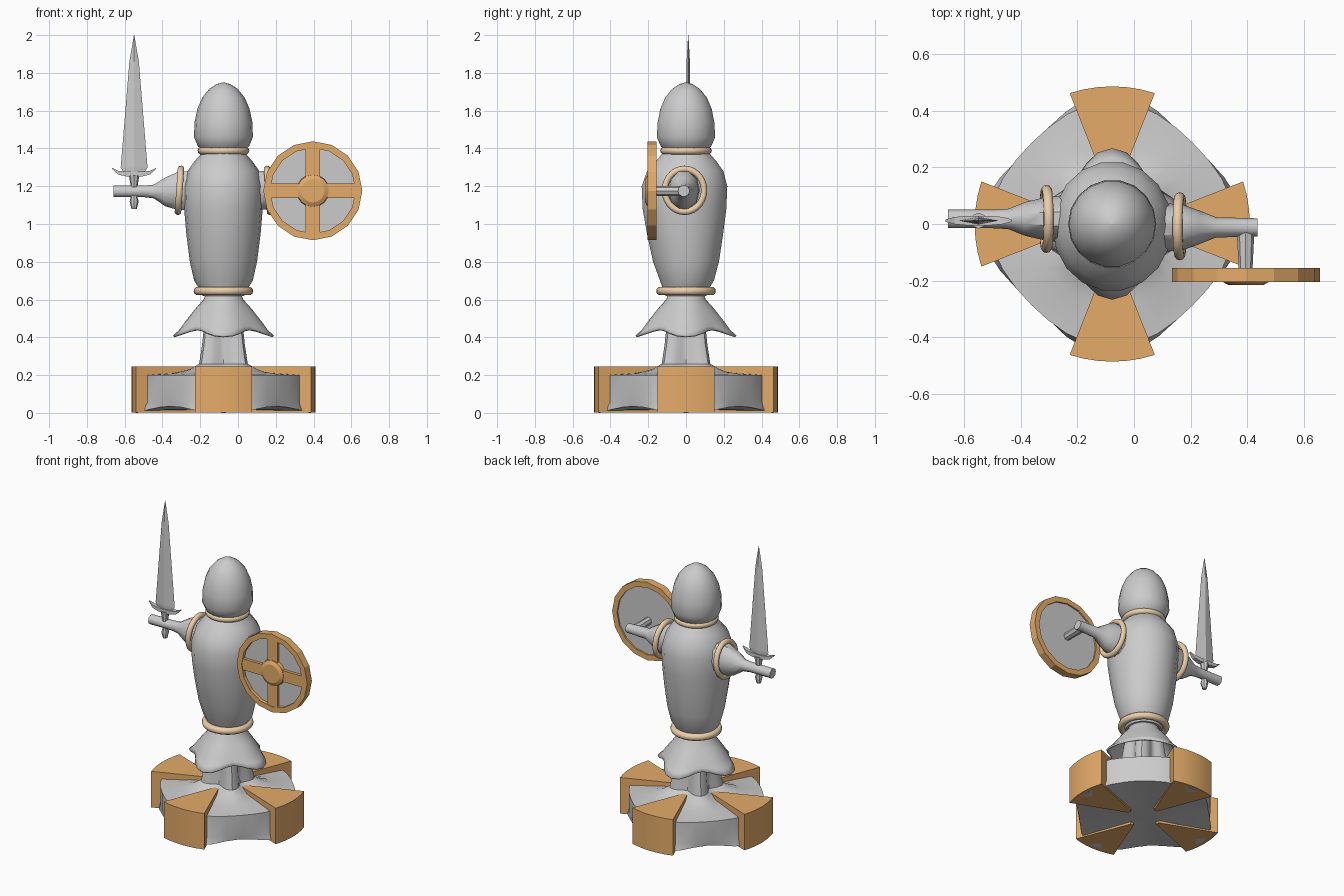
import bpy, bmesh
from math import sin, cos, pi, radians, sqrt
from mathutils import Vector

if "Cube" in bpy.data.objects:
    bpy.data.objects.remove(bpy.data.objects["Cube"])

CX = -0.077   # body axis


def material(name, rgb):
    m = bpy.data.materials.new(name)
    m.diffuse_color = (*rgb, 1)
    m.use_nodes = True
    m.node_tree.nodes["Principled BSDF"].inputs["Base Color"].default_value = m.diffuse_color
    return m


ORANGE = material("orange_trim", (0.78, 0.41, 0.14))
TAN = material("tan_ring", (0.83, 0.62, 0.40))


def finish(ob, mat=None, angle=40):
    if mat:
        ob.data.materials.append(mat)
    bpy.ops.object.select_all(action='DESELECT')
    ob.select_set(True)
    bpy.context.view_layer.objects.active = ob
    if angle:
        bpy.ops.object.shade_smooth_by_angle(angle=radians(angle))
    return ob


def skin(name, rings, mat=None, angle=40, closed=False, caps=True):
    """Join equal-length rings of points with quads."""
    bm = bmesh.new()
    vs = [[bm.verts.new(p) for p in ring] for ring in rings]
    n = len(vs[0])
    pairs = list(zip(vs, vs[1:])) + ([(vs[-1], vs[0])] if closed else [])
    for a, b in pairs:
        for i in range(n):
            j = (i + 1) % n
            bm.faces.new((a[i], a[j], b[j], b[i]))
    if caps and not closed:
        bm.faces.new(vs[0])
        bm.faces.new(vs[-1])
    bmesh.ops.recalc_face_normals(bm, faces=bm.faces)
    me = bpy.data.meshes.new(name)
    bm.to_mesh(me)
    bm.free()
    ob = bpy.data.objects.new(name, me)
    bpy.context.collection.objects.link(ob)
    return finish(ob, mat, angle)


def loft(name, sections, axis, n=16, mat=None, phase=0.0, **kw):
    """Elliptical sections (centre, radius_a, radius_b) across the given axis."""
    a, b = {'x': (1, 2), 'y': (0, 2), 'z': (0, 1)}[axis]
    rings = []
    for c, ra, rb in sections:
        ring = []
        for i in range(n):
            t = 2 * pi * (i + phase) / n
            p = Vector(c)
            p[a] += ra * cos(t)
            p[b] += rb * sin(t)
            ring.append(p)
        rings.append(ring)
    return skin(name, rings, mat, **kw)


def fourfold(profile, n=32):
    """Rings whose radius and height vary four times around: (r, dr, z, dz)."""
    return [[(CX + (r + dr * cos(4 * t)) * cos(t), (r + dr * cos(4 * t)) * sin(t),
              z + dz * cos(4 * t)) for t in (2 * pi * i / n for i in range(n))]
            for r, dr, z, dz in profile]


def ring(name, loc, major, minor, rot=(0, 0, 0), scale=(1, 1, 1)):
    bpy.ops.mesh.primitive_torus_add(location=loc, rotation=rot, major_radius=major,
                                     minor_radius=minor, major_segments=28, minor_segments=10)
    ob = bpy.context.object
    ob.name = name
    ob.scale = scale
    return finish(ob, TAN, 60)


def box(name, loc, size, mat):
    bpy.ops.mesh.primitive_cube_add(size=1, location=loc)
    ob = bpy.context.object
    ob.name = name
    ob.scale = size
    return finish(ob, mat, 0)


# base with fluted pedestal
skin("base", fourfold([(0.10, 0, 0.02, 0), (0.43, 0.035, 0.0175, -0.0175),
                       (0.42, 0.015, 0.06, -0.02), (0.42, 0.015, 0.20, 0),
                       (0.28, 0, 0.21, 0), (0.19, -0.03, 0.225, -0.01),
                       (0.13, -0.035, 0.26, 0), (0.115, -0.03, 0.36, 0),
                       (0.10, -0.015, 0.56, 0)]))

# four orange wedges around the base
for k in range(4):
    arc = [radians(-18 + 6 * i) for i in range(7)]
    outline = [(0.487 * cos(t), 0.487 * sin(t)) for t in arc]
    outline += [(0.11, 0.012), (0.11, -0.012)]
    c, s = cos(k * pi / 2), sin(k * pi / 2)
    rings = [[(CX + x * c - y * s, x * s + y * c, z) for x, y in outline]
             for z in (0.003, 0.245)]
    skin(f"base_wedge_{k + 1}", rings, ORANGE)

# wavy skirt
skirt = skin("skirt", fourfold([(0.09, 0, 0.64, 0), (0.105, 0, 0.60, 0),
                                (0.145, 0.005, 0.55, 0), (0.195, 0.01, 0.48, 0),
                                (0.215, 0.02, 0.45, -0.012), (0.235, 0.033, 0.425, -0.016)]),
             caps=False, angle=60)
solid = skirt.modifiers.new("thickness", 'SOLIDIFY')
solid.thickness = 0.012


def body(profile):
    return [((CX, y, z), rx, ry) for z, rx, ry, y in profile]


# torso and helmeted head
loft("torso", body([(0.62, 0.11, 0.11, 0), (0.66, 0.13, 0.125, 0), (0.70, 0.155, 0.145, 0.005),
                    (0.80, 0.178, 0.177, 0), (0.95, 0.197, 0.205, -0.005),
                    (1.08, 0.208, 0.225, -0.008), (1.20, 0.212, 0.23, -0.008),
                    (1.28, 0.19, 0.205, -0.004), (1.33, 0.155, 0.165, 0),
                    (1.37, 0.12, 0.13, 0), (1.40, 0.10, 0.10, 0)]), 'z', 18, angle=50)
loft("head", body([(1.38, 0.10, 0.10, 0), (1.41, 0.135, 0.135, 0), (1.46, 0.156, 0.157, 0),
                   (1.54, 0.153, 0.152, 0), (1.61, 0.138, 0.138, 0), (1.67, 0.112, 0.112, 0),
                   (1.715, 0.075, 0.075, 0), (1.74, 0.037, 0.037, 0),
                   (1.75, 0.002, 0.002, 0)]), 'z', 18, angle=50)

# tan rings at neck, waist and shoulders
ring("neck_ring", (CX, 0, 1.388), 0.117, 0.02)
ring("waist_ring", (CX, 0, 0.645), 0.135, 0.023)
ring("sword_shoulder_ring", (-0.31, 0.018, 1.178), 0.113, 0.018,
     (0, radians(94), 0), (1, 0.92, 1))
ring("shield_shoulder_ring", (0.162, -0.008, 1.178), 0.113, 0.018,
     (0, radians(86), 0), (1, 0.92, 1))

# arms
loft("sword_arm", [((x, 0.018, z), ra, rb) for x, z, ra, rb in
                   [(-0.20, 1.18, 0.09, 0.11), (-0.32, 1.175, 0.075, 0.105),
                    (-0.385, 1.17, 0.06, 0.08), (-0.445, 1.172, 0.036, 0.038),
                    (-0.50, 1.173, 0.033, 0.032), (-0.658, 1.173, 0.033, 0.032)]], 'x', 10)
loft("shield_arm", [((x, -0.012, z), ra, rb) for x, z, ra, rb in
                    [(0.06, 1.18, 0.09, 0.11), (0.175, 1.178, 0.08, 0.105),
                     (0.23, 1.175, 0.06, 0.075), (0.29, 1.175, 0.036, 0.036),
                     (0.438, 1.175, 0.032, 0.03)]], 'x', 10)
loft("shield_handle", [((0.395, -0.005, 1.175), 0.032, 0.026),
                       ((0.395, -0.17, 1.175), 0.024, 0.026)], 'y', 8)

# sword
SX, SY = -0.55, 0.012
loft("sword_blade", [((SX, SY, z), r, t) for z, r, t in
                     [(1.265, 0.05, 0.012), (1.30, 0.071, 0.014),
                      (1.86, 0.025, 0.009), (2.0, 0.001, 0.001)]], 'z', 4, angle=0)
loft("sword_guard", [((SX + x, SY, z), t, h) for x, z, t, h in
                     [(-0.117, 1.295, 0.006, 0.003), (-0.085, 1.272, 0.018, 0.014),
                      (-0.04, 1.264, 0.024, 0.018), (0.04, 1.264, 0.024, 0.018),
                      (0.085, 1.272, 0.018, 0.014), (0.117, 1.295, 0.006, 0.003)]],
     'x', 4, phase=0.5, angle=0)
loft("sword_grip", [((SX, SY, z), r, r) for z, r in
                    [(1.08, 0.014), (1.12, 0.024), (1.14, 0.018),
                     (1.20, 0.018), (1.26, 0.028)]], 'z', 8)

# round shield
HX, HZ = 0.396, 1.176


def disc(name, profile, mat=None, **kw):
    return loft(name, [((HX, y, HZ), r, r) for y, r in profile], 'y', 16, mat, **kw)


disc("shield_rim", [(-0.155, 0.262), (-0.205, 0.262), (-0.205, 0.226), (-0.155, 0.226)],
     ORANGE, closed=True, angle=0)
disc("shield_panel", [(-0.165, 0.24), (-0.182, 0.24)], angle=0)
box("shield_bar_vertical", (HX, -0.186, HZ), (0.075, 0.03, 0.46), ORANGE)
box("shield_bar_horizontal", (HX, -0.1865, HZ), (0.46, 0.03, 0.075), ORANGE)
disc("shield_boss", [(-0.175, 0.088), (-0.204, 0.084), (-0.216, 0.062)], ORANGE, angle=25)
